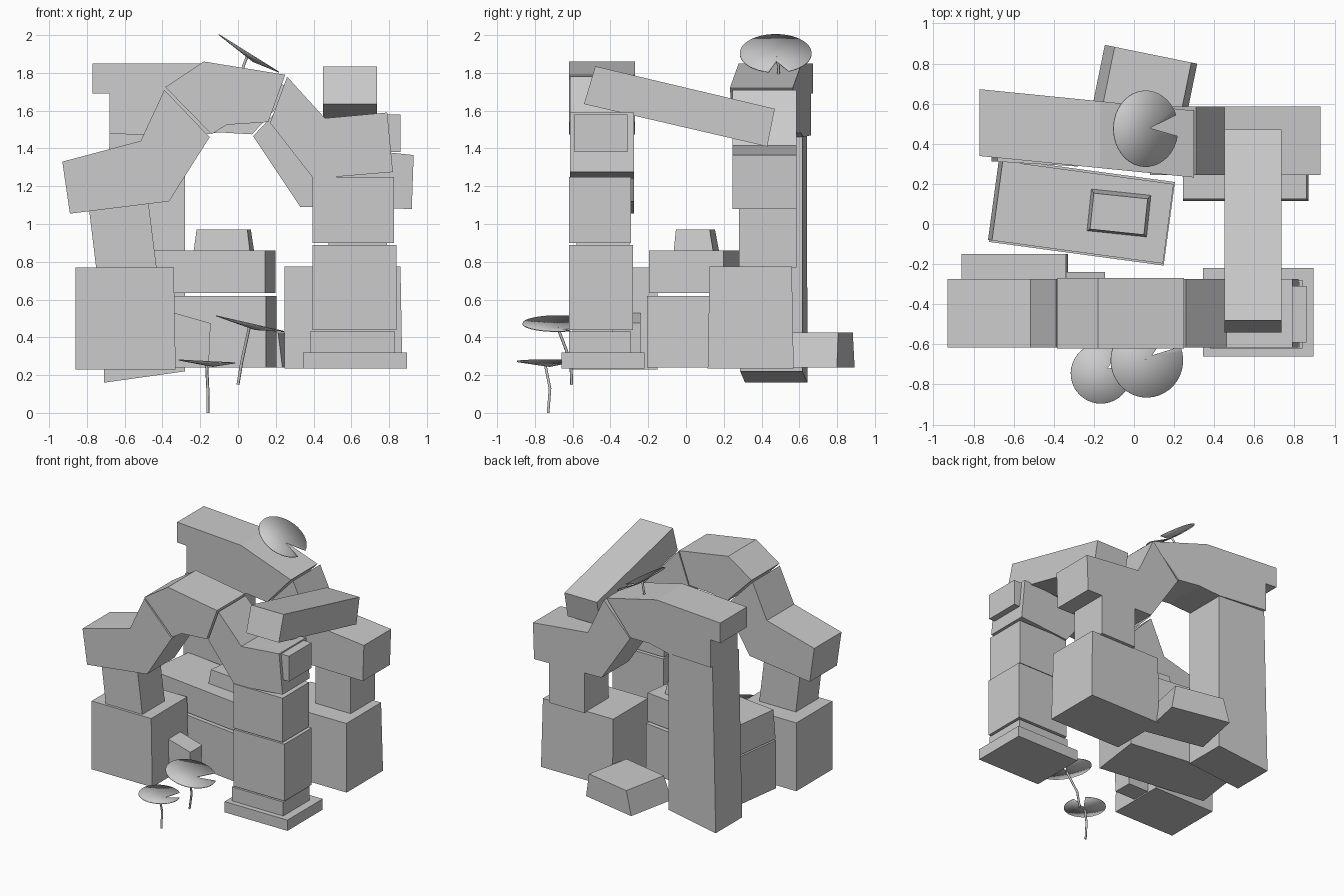
import bpy, math
from mathutils import Matrix, Vector

if "Cube" in bpy.data.objects:
    bpy.data.objects.remove(bpy.data.objects["Cube"])


def mesh_object(name, verts, faces):
    me = bpy.data.meshes.new(name)
    me.from_pydata(verts, [], faces)
    me.update()
    ob = bpy.data.objects.new(name, me)
    bpy.context.collection.objects.link(ob)
    return ob


def fix_normals(ob):
    import bmesh
    bm = bmesh.new()
    bm.from_mesh(ob.data)
    bmesh.ops.recalc_face_normals(bm, faces=bm.faces)
    bm.to_mesh(ob.data)
    bm.free()
    return ob


def prism(name, pts, lo, hi, axis='y', skew=0.0):
    """Extrude a profile along y (profile in xz) or x (profile in yz)."""
    n = len(pts)
    verts = []
    for d in (lo, hi):
        for a, z in pts:
            verts.append((a, d + skew * a, z) if axis == 'y' else (d + skew * a, a, z))
    faces = [tuple(range(n)), tuple(range(n, 2 * n))]
    faces += [(i, (i + 1) % n, (i + 1) % n + n, i + n) for i in range(n)]
    return fix_normals(mesh_object(name, verts, faces))


def stone(name, x, y, z, rot=0.0, top=(0, 0, 0, 0)):
    """Box from ranges; top insets are (left, right, front, back)."""
    c = Vector(((x[0] + x[1]) / 2, (y[0] + y[1]) / 2, 0))
    l, r, f, b = top
    rects = [(x[0], x[1], y[0], y[1], z[0]), (x[0] + l, x[1] - r, y[0] + f, y[1] - b, z[1])]
    m = Matrix.Rotation(math.radians(rot), 3, 'Z')
    verts = []
    for x0, x1, y0, y1, h in rects:
        for p in ((x0, y0), (x1, y0), (x1, y1), (x0, y1)):
            verts.append(m @ (Vector((*p, h)) - c) + c)
    faces = [(0, 1, 2, 3), (4, 5, 6, 7)] + [(i, (i + 1) % 4, (i + 1) % 4 + 4, i + 4) for i in range(4)]
    return fix_normals(mesh_object(name, verts, faces))


def lily_pad(name, centre, radius, tilt, notch, stem):
    """Shallow notched cone on a thin bent stem."""
    n, gap = 36, math.radians(16)
    m = Matrix.Rotation(math.radians(tilt), 3, 'Y')
    c = Vector(centre)
    local = [Vector((0.04 * math.cos(math.radians(notch)), 0.04 * math.sin(math.radians(notch)), -0.025))]
    for i in range(n + 1):
        a = math.radians(notch) + gap + (2 * math.pi - 2 * gap) * i / n
        local.append(Vector((radius * math.cos(a), radius * math.sin(a), 0)))
    pad = mesh_object(name, [m @ v + c for v in local], [(0, i, i + 1) for i in range(1, n + 1)])
    pad.data.shade_smooth()
    mod = pad.modifiers.new("thickness", 'SOLIDIFY')
    mod.thickness = 0.005
    cu = bpy.data.curves.new(name + "_stem", 'CURVE')
    cu.dimensions = '3D'
    cu.bevel_depth = 0.008
    cu.bevel_resolution = 1
    cu.use_fill_caps = True
    sp = cu.splines.new('POLY')
    path = list(stem) + [m @ Vector((0, 0, -0.022)) + c]
    sp.points.add(len(path) - 1)
    for p, q in zip(sp.points, path):
        p.co = (*q, 1)
    bpy.context.collection.objects.link(bpy.data.objects.new(name + "_stem", cu))


# Front arch: three fitted stones
FY = (-0.615, -0.275)
prism("front_arch_left", [(-0.93, 1.33), (-0.515, 1.44), (-0.39, 1.71), (-0.15, 1.46),
                          (-0.365, 1.12), (-0.89, 1.055)], *FY)
prism("front_arch_crown", [(-0.385, 1.725), (-0.18, 1.86), (0.25, 1.79), (0.16, 1.54),
                           (-0.06, 1.525), (-0.14, 1.475)], FY[0] - 0.005, FY[1] + 0.005)
prism("front_arch_right", [(0.26, 1.78), (0.46, 1.56), (0.79, 1.59), (0.82, 1.275),
                           (0.40, 1.24), (0.17, 1.535)], *FY)
stone("front_arch_end_stub", (0.78, 0.86), (-0.59, -0.31), (1.38, 1.58))

# Front right pillar
stone("pillar_base_plate", (0.345, 0.895), (-0.66, -0.22), (0.235, 0.32))
stone("pillar_step", (0.38, 0.83), (-0.62, -0.29), (0.32, 0.43))
stone("pillar_lower_block", (0.395, 0.84), (-0.62, -0.28), (0.44, 0.89))
stone("pillar_upper_block", (0.395, 0.825), (-0.62, -0.29), (0.90, 1.25))

# Front left pier
stone("front_left_plinth", (-0.86, -0.33), (-0.6, -0.15), (0.23, 0.77), top=(0, 0.01, 0, 0))
prism("front_left_post", [(-0.75, 0.76), (-0.43, 0.76), (-0.475, 1.12), (-0.79, 1.09)], -0.58, -0.3)
prism("front_left_rubble", [(-0.41, 0.24), (-0.155, 0.24), (-0.145, 0.475), (-0.41, 0.55)], -0.39, -0.24)

# Back arch with tall column
prism("back_arch_lintel", [(-0.77, 1.85), (-0.17, 1.85), (0.30, 1.72), (0.075, 1.475), (-0.1, 1.485),
                           (-0.28, 1.46), (-0.68, 1.47), (-0.68, 1.69), (-0.77, 1.69)],
      0.262, 0.595, skew=-0.1)
prism("back_arch_right", [(0.31, 1.71), (0.45, 1.415), (0.93, 1.365), (0.92, 1.08),
                          (0.33, 1.09), (0.08, 1.465)], 0.245, 0.585)
prism("back_column", [(-0.71, 0.16), (-0.28, 0.22), (-0.28, 1.47), (-0.68, 1.48)], 0.27, 0.60, skew=-0.06)
stone("back_right_plinth", (0.245, 0.87), (0.115, 0.57), (0.235, 0.775), top=(0, 0.01, 0.01, 0.01))
stone("back_right_post", (0.48, 0.79), (0.28, 0.585), (0.77, 1.09))

# Fallen beam leaning across both arches
prism("fallen_beam", [(-0.48, 1.835), (0.47, 1.61), (0.43, 1.41), (-0.54, 1.635)], 0.45, 0.735, 'x')
# Loose stone at the back
stone("loose_stone", (-0.19, 0.28), (0.45, 0.85), (0.24, 0.425), -11.5, (0.05, 0.03, 0.03, 0))

# Tomb in the middle
stone("tomb_base", (-0.70, 0.18), (-0.15, 0.27), (0.24, 0.62), -7.7)
stone("tomb_lid", (-0.705, 0.175), (-0.14, 0.26), (0.635, 0.86), -7.7, (0.02, 0, 0, 0))
stone("tomb_cap", (-0.225, 0.075), (-0.05, 0.16), (0.855, 0.97), -6, (0.015, 0.015, 0.01, 0.02))

# Lily pads
lily_pad("low_lily_pad", (-0.165, -0.745, 0.275), 0.15, 3, 35,
         [(-0.16, -0.73, 0.0), (-0.16, -0.72, 0.13)])
lily_pad("tall_lily_pad", (0.065, -0.68, 0.475), 0.185, 13, 38,
         [(0.0, -0.605, 0.15), (0.02, -0.61, 0.27)])
lily_pad("top_lily_pad", (0.06, 0.475, 1.905), 0.19, 32, 5,
         [(0.02, 0.49, 1.79), (0.03, 0.49, 1.84)])
